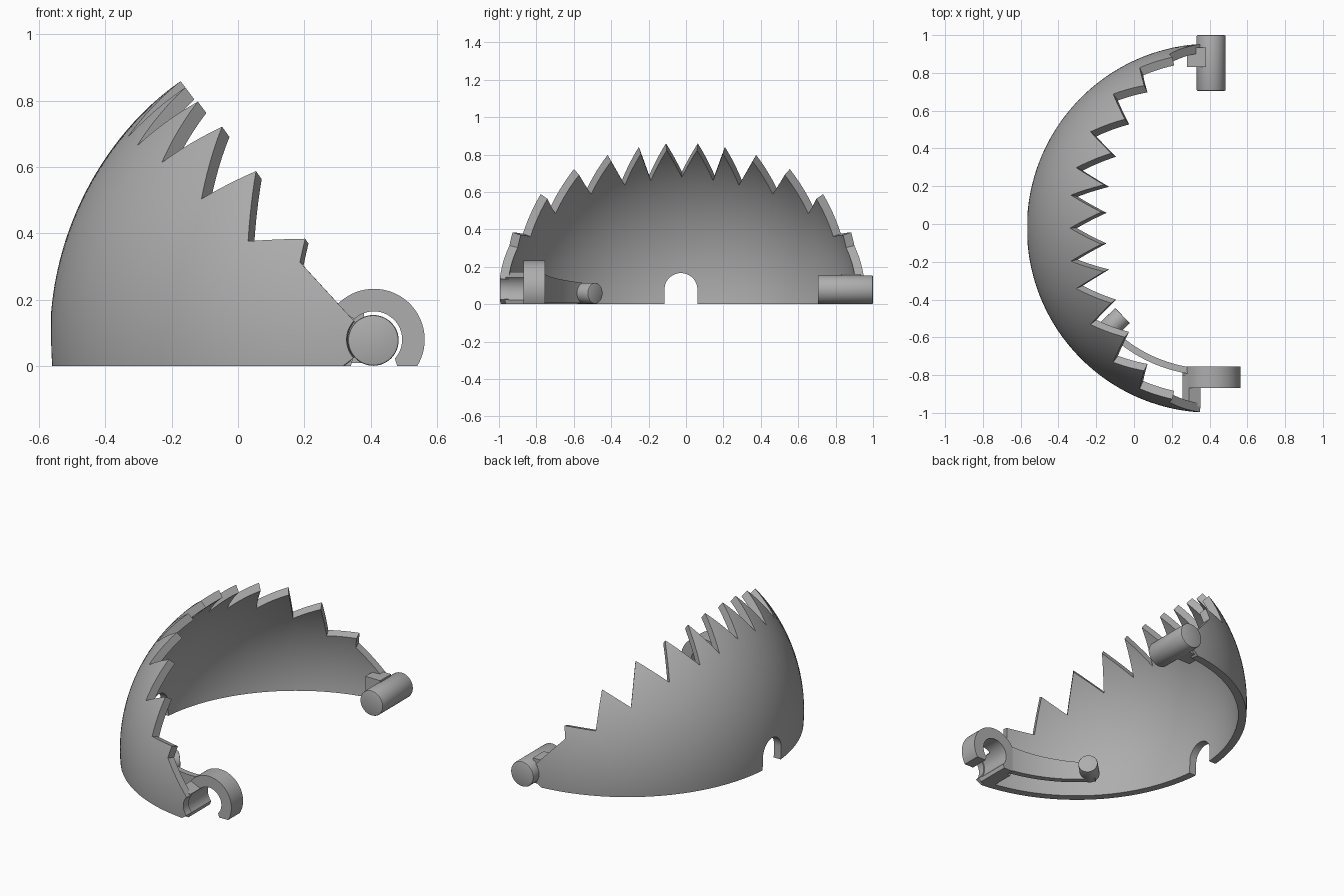
import bpy, bmesh
from math import sin, cos, asin, radians, sqrt, pi
from mathutils import Vector, Matrix

if "Cube" in bpy.data.objects:
    bpy.data.objects.remove(bpy.data.objects["Cube"])

grey = bpy.data.materials.new("plain grey")
grey.use_nodes = True
COLOUR = (0.42, 0.42, 0.42, 1)
grey.diffuse_color = COLOUR
grey.node_tree.nodes["Principled BSDF"].inputs["Base Color"].default_value = COLOUR

CENTRE = Vector((0.41, -0.022, 0.08))   # centre of the dome, on the hinge axis
R_OUT, R_IN = 0.977, 0.93
HOLE = 0.085                            # clearance radius round the hinge pin


def finish(name, bm):
    bmesh.ops.recalc_face_normals(bm, faces=bm.faces)
    mesh = bpy.data.meshes.new(name)
    bm.to_mesh(mesh)
    bm.free()
    obj = bpy.data.objects.new(name, mesh)
    bpy.context.collection.objects.link(obj)
    mesh.materials.append(grey)
    return obj


def smooth(obj):
    bpy.ops.object.select_all(action='DESELECT')
    obj.select_set(True)
    bpy.context.view_layer.objects.active = obj
    bpy.ops.object.shade_smooth_by_angle(angle=radians(32))


def prism(name, outline, y0, y1):
    """Extrude an (x, z) outline along y."""
    bm = bmesh.new()
    face = bm.faces.new([bm.verts.new((x, y0, z)) for x, z in outline])
    new = bmesh.ops.extrude_face_region(bm, geom=[face])["geom"]
    bmesh.ops.translate(bm, vec=(0, y1 - y0, 0),
                        verts=[v for v in new if isinstance(v, bmesh.types.BMVert)])
    return finish(name, bm)


def loft(name, sections, closed_ends=True):
    """Skin a list of equally long vertex loops."""
    bm = bmesh.new()
    loops = [[bm.verts.new(p) for p in s] for s in sections]
    n = len(loops[0])
    for a, b in zip(loops, loops[1:]):
        for i in range(n):
            j = (i + 1) % n
            bm.faces.new((a[i], a[j], b[j], b[i]))
    if closed_ends:
        for end in (loops[0], loops[-1]):
            # strip of quads between the outer and the inner half of the loop
            for i in range(n // 2 - 1):
                bm.faces.new((end[i], end[i + 1], end[n - 2 - i], end[n - 1 - i]))
    return finish(name, bm)


def arc(radius, start, end, steps):
    out = []
    for i in range(steps + 1):
        t = radians(start + (end - start) * i / steps)
        out.append((CENTRE.x + radius * cos(t), CENTRE.z + radius * sin(t)))
    return out


def pin(name, start, end, radius, bevel):
    """Cylinder between two points with slightly rounded rims."""
    start, end = Vector(start), Vector(end)
    axis = end - start
    bm = bmesh.new()
    rot = axis.to_track_quat('Z', 'Y').to_matrix().to_4x4()
    bmesh.ops.create_cone(bm, cap_ends=True, segments=48, radius1=radius, radius2=radius,
                          depth=axis.length,
                          matrix=Matrix.Translation((start + end) / 2) @ rot)
    rims = [e for e in bm.edges if any(len(f.verts) > 4 for f in e.link_faces)]
    bmesh.ops.bevel(bm, geom=rims, offset=bevel, segments=2, affect='EDGES', profile=0.5)
    smooth(finish(name, bm))


# Toothed dome: (distance along hinge axis, swing angle) of valleys and tips
half = [(0, 40), (0.085, 53.2), (0.175, 39.3), (0.23, 53.2), (0.32, 39.2), (0.397, 53.5),
        (0.51, 39.8), (0.577, 54.5), (0.71, 39.2), (0.755, 55), (0.85, 38),
        (0.905, 55.7), (0.922, 46.3), (0.9735, 43)]


def direction(y, swing):
    r = sqrt(max(0, 1 - y * y))
    return Vector((-r * cos(swing), y, r * sin(swing)))


corners = [(-y, t) for y, t in reversed(half[1:])] + half
rim = [direction(y / R_OUT, radians(t)) for y, t in corners]
edge = [rim[0]]
STEPS, ROWS = 6, 28
for a, b in zip(rim, rim[1:]):
    edge += [a.lerp(b, k / STEPS).normalized() for k in range(1, STEPS + 1)]

sections = []
for d in edge:
    r = sqrt(d.x ** 2 + d.z ** 2)
    top = asin(min(1, d.z / r))
    loop = []
    for radius in (R_OUT, R_IN):
        low = max(asin(max(-1, -CENTRE.z / (radius * r))), radians(-42))
        column = [CENTRE + radius * direction(d.y, top + (low - top) * k / ROWS)
                  for k in range(ROWS + 1)]
        loop += column if radius == R_OUT else column[::-1]
    sections.append(loop)
dome = loft("toothed_dome", sections)

# Arched notch at the middle of the lower rim
bm = bmesh.new()
NOTCH_R, NOTCH_Y = 0.088, -0.027
arch = [(NOTCH_Y + NOTCH_R, -0.1)]
arch += [(NOTCH_Y + NOTCH_R * cos(pi * i / 24), 0.078 + NOTCH_R * sin(pi * i / 24))
         for i in range(25)]
arch.append((NOTCH_Y - NOTCH_R, -0.1))
face = bm.faces.new([bm.verts.new((-0.8, y, z)) for y, z in arch])
new = bmesh.ops.extrude_face_region(bm, geom=[face])["geom"]
bmesh.ops.translate(bm, vec=(0.5, 0, 0),
                    verts=[v for v in new if isinstance(v, bmesh.types.BMVert)])
cutter = finish("notch_cutter", bm)
cutter.hide_render = True
cut = dome.modifiers.new("notch", 'BOOLEAN')
cut.operation = 'DIFFERENCE'
cut.solver = 'EXACT'
cut.object = cutter
bpy.context.view_layer.objects.active = dome
bpy.ops.object.modifier_apply(modifier=cut.name)
bpy.data.objects.remove(cutter)
smooth(dome)

# Open clip ring at the front and the block joining it to the dome
clip = arc(0.153, -31.5, 211.5, 48) + [(0.34, 0)] + arc(HOLE, 222, -42, 44) + [(0.48, 0)]
smooth(prism("hinge_clip", clip, -0.868, -0.755))
block = arc(HOLE, 132, 222, 16) + [(0.34, 0), (0.256, 0), (0.256, 0.14), (0.29, 0.172)]
smooth(prism("clip_bracket", block, -0.965, -0.80))

# Hinge pin at the back with its block
pin("hinge_pin", (0.408, 0.705, 0.0775), (0.408, 1.0, 0.0775), 0.0765, 0.006)
prism("pin_bracket", [(0.28, 0.01), (0.38, 0.01), (0.38, 0.16), (0.28, 0.16)], 0.83, 0.935)

# Curved spring arm inside the dome, tapering toward the button
ARM_STEPS = 32
arm = []
for i in range(ARM_STEPS + 1):
    f = i / ARM_STEPS
    t = radians(263 + (222 - 263) * f)
    high = 0.17 - 0.06 * f ** 0.8
    arm.append([(CENTRE.x + r * cos(t), CENTRE.y + r * sin(t), z)
                for r, z in ((0.78, 0.005), (0.78, high), (0.745, high), (0.745, 0.005))])
smooth(loft("spring_arm", arm))

# Round button on the end of the arm, pointing to the dome centre
aim = radians(224.5)
ends = [(CENTRE.x + r * cos(aim), CENTRE.y + r * sin(aim), 0.058) for r in (0.785, 0.66)]
pin("arm_button", ends[0], ends[1], 0.056, 0.005)
